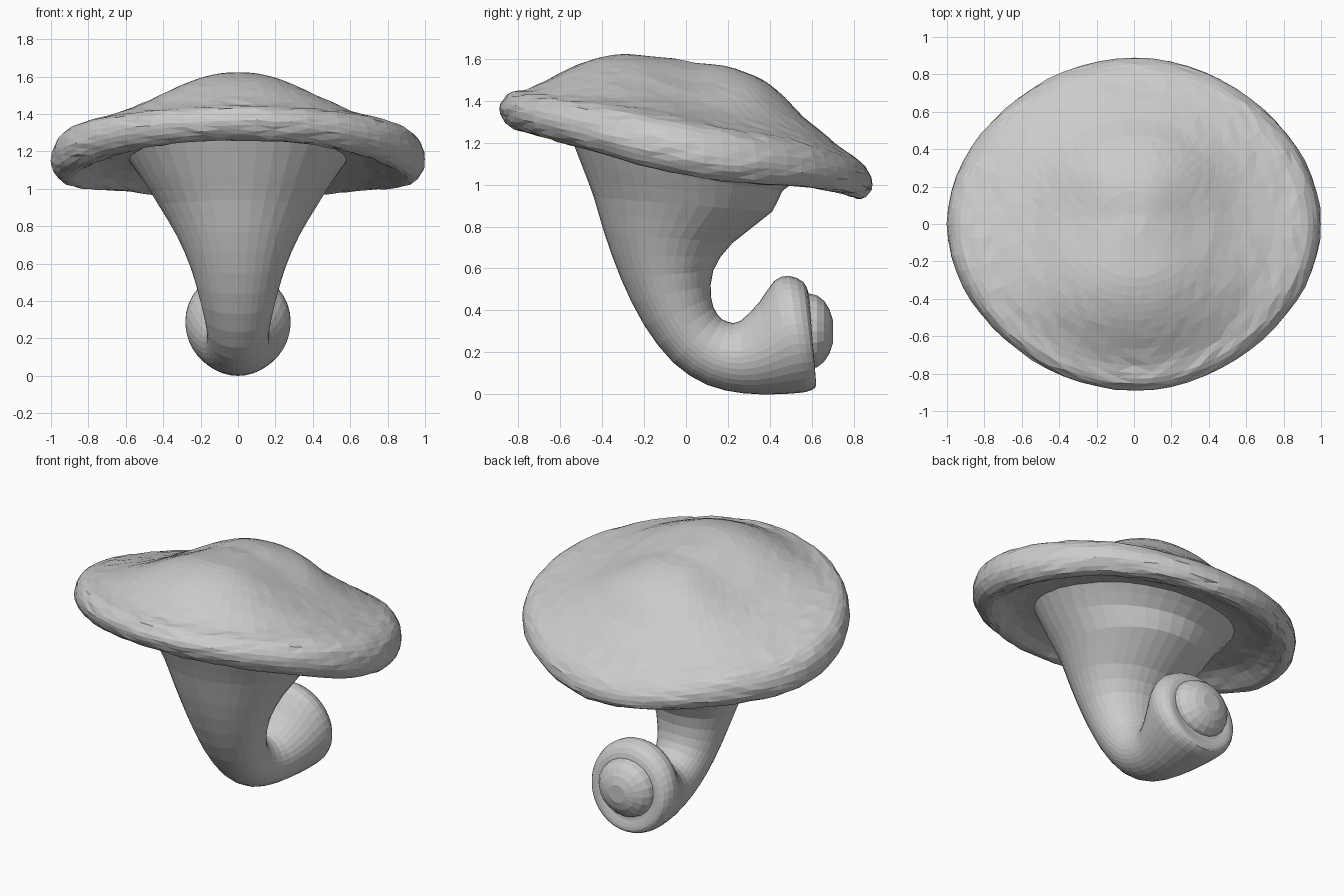
import bpy, bmesh, math, random
from mathutils import Vector

if "Cube" in bpy.data.objects:
    bpy.data.objects.remove(bpy.data.objects["Cube"])
random.seed(4)

grey = bpy.data.materials.new("plain_grey")
grey.diffuse_color = (0.6, 0.6, 0.6, 1)
grey.use_nodes = True
grey.node_tree.nodes["Principled BSDF"].inputs["Base Color"].default_value = grey.diffuse_color


def loft(name, rings):
    """Skin a list of equal-length rings and close both ends."""
    bm = bmesh.new()
    rows = [[bm.verts.new(p) for p in ring] for ring in rings]
    n = len(rows[0])
    for a, b in zip(rows, rows[1:]):
        for i in range(n):
            j = (i + 1) % n
            bm.faces.new((a[i], a[j], b[j], b[i]))
    for row in (rows[0], rows[-1]):
        c = bm.verts.new(sum((v.co for v in row), Vector()) / n)
        for i in range(n):
            bm.faces.new((row[i], row[(i + 1) % n], c))
    bmesh.ops.recalc_face_normals(bm, faces=bm.faces)
    bmesh.ops.triangulate(bm, faces=bm.faces)
    me = bpy.data.meshes.new(name)
    bm.to_mesh(me)
    bm.free()
    me.materials.append(grey)
    ob = bpy.data.objects.new(name, me)
    bpy.context.collection.objects.link(ob)
    return ob


def smooth_path(pts, steps):
    """Catmull-Rom interpolation through tuples of any size."""
    out = []
    for k in range(len(pts) - 1):
        p = [pts[max(0, min(len(pts) - 1, k + d))] for d in (-1, 0, 1, 2)]
        for s in range(steps):
            t = s / steps
            out.append([0.5 * (2 * b + (c - a) * t + (2 * a - 5 * b + 4 * c - d) * t * t
                               + (3 * b - a - 3 * c + d) * t ** 3)
                        for a, b, c, d in zip(*p)])
    return out + [list(pts[-1])]


# Cap: (radius, height at front, at back, at sides) above a tilted plane
cap_profile = [
    (.06, .41, .41, .41), (.2, .395, .425, .37), (.32, .383, .415, .315),
    (.43, .352, .39, .27), (.53, .31, .335, .22), (.63, .255, .26, .185),
    (.75, .175, .195, .15), (.85, .115, .14, .13), (.93, .085, .105, .105),
    (.98, .045, .06, .055), (1.0, 0, .01, -.025), (.985, -.05, -.04, -.085),
    (.94, -.085, -.07, -.13), (.88, -.085, -.07, -.13), (.8, -.05, -.05, -.08),
    (.68, -.02, -.02, -.04), (.5, -.01, -.01, -.02), (.1, 0, 0, 0)]
cap_rings = []
N = 64
for r, hf, hb, hx in smooth_path(cap_profile, 2):
    ring = []
    for i in range(N):
        a = 2 * math.pi * i / N
        # outline is slightly pinched on the diagonals
        q = r * (1 - .022 * math.sin(2 * a) ** 2)
        x, y = q * math.cos(a), .89 * q * math.sin(a)
        k = abs(math.cos(a)) ** 2.8
        h = (hb if y > 0 else hf) * (1 - k) + hx * k
        # the back rim lifts a little either side of the middle
        if y > 0:
            h += .035 * r ** 4 * math.sin(2 * a) ** 2
        j = .006 * r * r
        ring.append((x + random.uniform(-j, j) * .5, y + random.uniform(-j, j) * .5,
                     1.18 - .21 * y + h + random.uniform(-j, j)))
    cap_rings.append(ring)
loft("mushroom_cap", cap_rings)

# Stem: cross-sections as outer (y, z), inner (y, z) and half width
stem_sections = [
    (-.57, 1.28, .58, 1.05, .59), (-.5, 1.1, .46, .97, .5), (-.44, .94, .41, .87, .42),
    (-.39, .77, .22, .72, .325), (-.31, .55, .13, .59, .25), (-.2, .33, .12, .46, .2),
    (-.06, .15, .15, .38, .17), (.1, .045, .2, .345, .165), (.27, .005, .26, .35, .185),
    (.42, 0, .35, .44, .235), (.52, .005, .42, .54, .272), (.575, .012, .49, .565, .282),
    (.615, .03, .56, .535, .255), (.62, .06, .585, .48, .215), (.61, .1, .585, .45, .18)]
stem_rings = []
for y0, z0, y1, z1, w in smooth_path(stem_sections, 2):
    ring = []
    for i in range(36):
        a = 2 * math.pi * i / 36
        t = .5 - .5 * math.cos(a)
        ring.append((w * math.sin(a), y0 + (y1 - y0) * t, max(.0, z0 + (z1 - z0) * t)))
    stem_rings.append(ring)
loft("curled_stem", stem_rings)

# Rounded knob set in the end of the stem
knob_rings = []
for k in range(1, 10):
    b = math.pi * k / 10
    knob_rings.append([(.19 * math.sin(b) * math.cos(2 * math.pi * i / 20),
                        .59 + .116 * math.cos(b),
                        .3 + .18 * math.sin(b) * math.sin(2 * math.pi * i / 20))
                       for i in range(20)])
loft("stem_knob", knob_rings)
